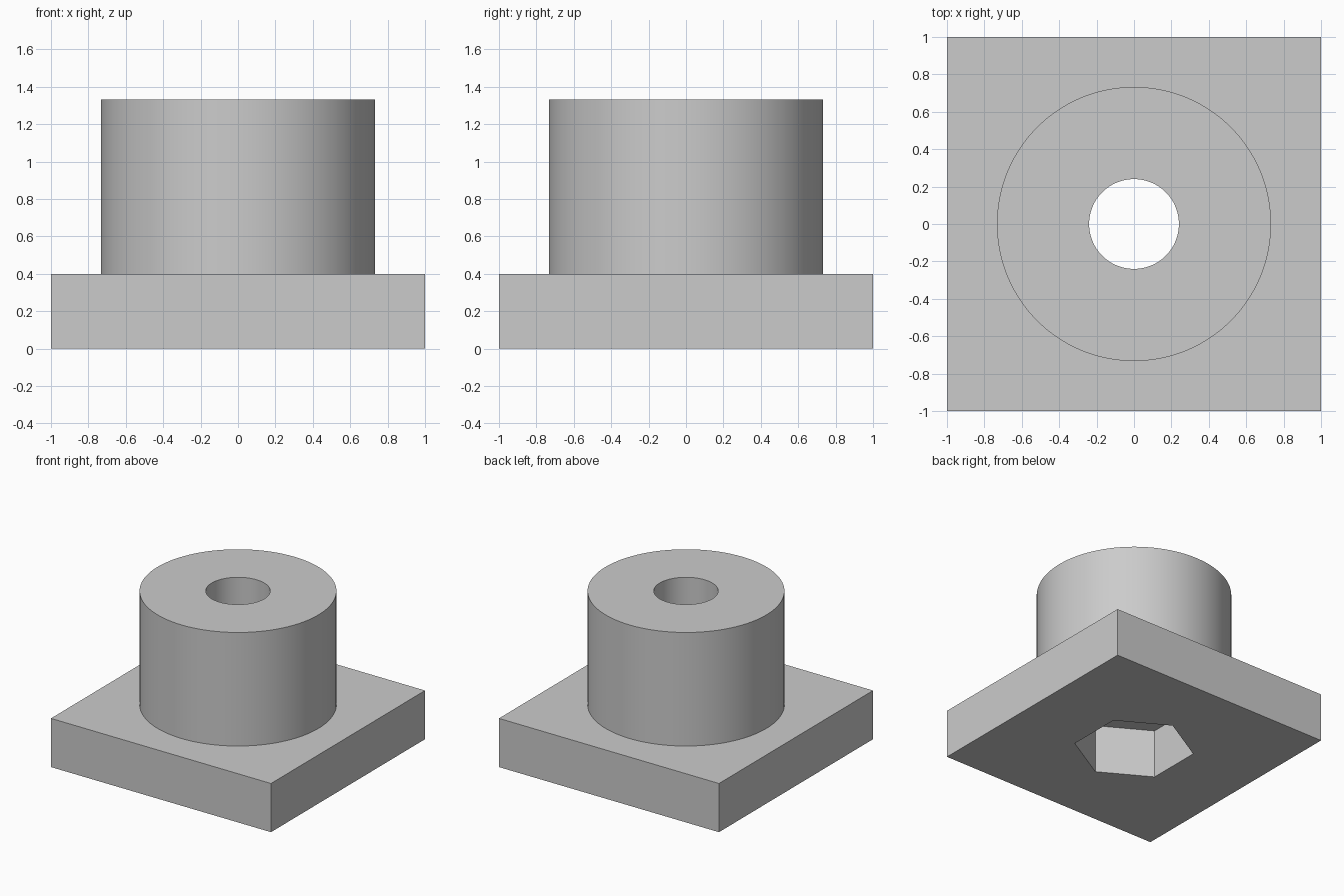
import bpy
from math import radians

if "Cube" in bpy.data.objects:
    bpy.data.objects.remove(bpy.data.objects["Cube"])

PLATE_TOP = 0.4
HEIGHT = 1.333

grey = bpy.data.materials.new("plain grey")
grey.use_nodes = True
colour = (0.6, 0.6, 0.6, 1)
grey.diffuse_color = colour
grey.node_tree.nodes["Principled BSDF"].inputs["Base Color"].default_value = colour


def prism(name, sides, radius, bottom, top, turn=0):
    """Upright prism or cylinder between two heights."""
    bpy.ops.mesh.primitive_cylinder_add(
        vertices=sides, radius=radius, depth=top - bottom,
        location=(0, 0, (bottom + top) / 2), rotation=(0, 0, turn))
    obj = bpy.context.object
    obj.name = name
    obj.data.materials.append(grey)
    return obj


def combine(body, tool, operation):
    """Apply a boolean to the body and discard the tool."""
    mod = body.modifiers.new(operation.lower(), "BOOLEAN")
    mod.operation = operation
    mod.solver = "EXACT"
    mod.object = tool
    bpy.context.view_layer.objects.active = body
    bpy.ops.object.modifier_apply(modifier=mod.name)
    bpy.data.objects.remove(tool)


# Square base plate
bpy.ops.mesh.primitive_cube_add(size=1, location=(0, 0, PLATE_TOP / 2))
body = bpy.context.object
body.name = "flanged_bushing"
body.scale = (2, 2, PLATE_TOP)
bpy.ops.object.transform_apply(location=True, rotation=True, scale=True)
body.data.materials.append(grey)

# Round boss rising from the plate
combine(body, prism("boss", 100, 0.733, PLATE_TOP / 2, HEIGHT), "UNION")

# Hexagonal nut pocket in the underside, with corners on the y axis
combine(body, prism("nut_pocket", 6, 0.453, -0.2, PLATE_TOP), "DIFFERENCE")

# Bolt hole through the boss
combine(body, prism("bolt_hole", 100, 0.24, PLATE_TOP / 2, HEIGHT + 0.2), "DIFFERENCE")

# Smooth round walls, crisp edges
bpy.ops.object.select_all(action="DESELECT")
body.select_set(True)
bpy.context.view_layer.objects.active = body
bpy.ops.object.shade_smooth_by_angle(angle=radians(30))
